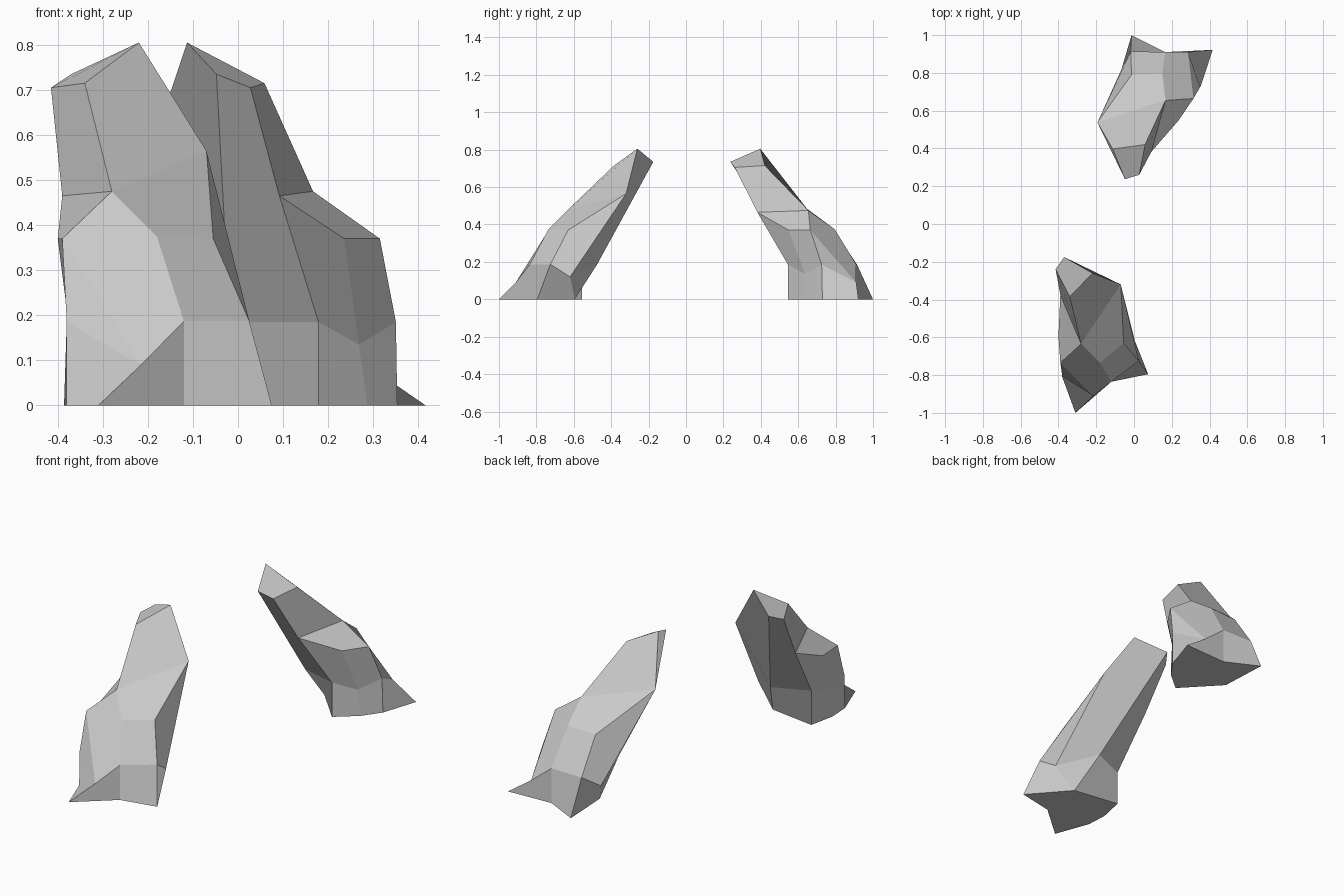
import bpy, bmesh, math
from mathutils import Matrix

if "Cube" in bpy.data.objects:
    bpy.data.objects.remove(bpy.data.objects["Cube"])

# Corner points of the leaning rock, by ring: T top, M upper, N middle, L lower, G ground
P = {
    'T1': (-.22, -.26, .805), 'T2': (-.37, -.175, .735), 'T3': (-.415, -.24, .705), 'T4': (-.34, -.385, .715),
    'M1': (-.07, -.32, .565), 'M2': (-.28, -.635, .475), 'M3': (-.39, -.375, .465),
    'N1': (-.055, -.63, .37), 'N2': (-.18, -.735, .375), 'N3': (-.39, -.735, .37), 'N4': (-.4, -.595, .37),
    'L1': (.025, -.725, .187), 'L2': (-.12, -.835, .187), 'L3': (-.38, -.805, .185), 'L4': (-.37, -.685, .135),
    'L5': (-.357, -.557, .185), 'L6': (-.17, -.476, .185), 'L7': (.005, -.62, .12), 'L8': (-.215, -.91, .09),
    'G1': (.075, -.795, 0), 'G2': (-.12, -.835, 0), 'G3': (-.31, -1, 0), 'G4': (-.38, -.81, 0),
    'G5': (-.386, -.695, 0), 'G6': (-.357, -.557, 0), 'G7': (-.1, -.595, 0),
}
FACES = [
    'T1 T2 T3 T4', 'T1 T4 M2 M1', 'M1 M2 N2 N1', 'T3 M3 M2 T4',           # top and front
    'M2 M3 N4 N3', 'N3 N4 L4 L3', 'M3 L5 L4 N4',                          # shoulder
    'N1 N2 L2 L1', 'M2 N3 L8 L2 N2', 'N3 L3 L8', 'M1 N1 L1 L7',           # middle
    'T2 L6 L5 M3 T3', 'T1 M1 L7 L6 T2',                                   # overhanging back
    'L1 L2 G2 G1', 'L2 L8 G3 G2', 'L8 L3 G4 G3', 'L3 L4 G5 G4',           # foot
    'L4 L5 G6 G5', 'L5 L6 G7 G6', 'L6 L7 G7', 'L7 L1 G1 G7',
    'G1 G2 G3 G4 G5 G6 G7',                                               # base
]

# Rock mesh, flat shaded
bm = bmesh.new()
v = {name: bm.verts.new(co) for name, co in P.items()}
for f in FACES:
    bm.faces.new([v[n] for n in f.split()])
bmesh.ops.recalc_face_normals(bm, faces=bm.faces)
mesh = bpy.data.meshes.new('leaning_rock')
bm.to_mesh(mesh)
bm.free()


def place(name, matrix):
    ob = bpy.data.objects.new(name, mesh)
    bpy.context.collection.objects.link(ob)
    ob.matrix_world = matrix


# Front rock, and the same rock turned about its peak to lean in from the back
place('front_rock', Matrix.Identity(4))
place('back_rock', Matrix.Translation((-.113, .397, 0))
      @ Matrix.Rotation(math.radians(141.7), 4, 'Z')
      @ Matrix.Translation((.22, .26, 0)))
